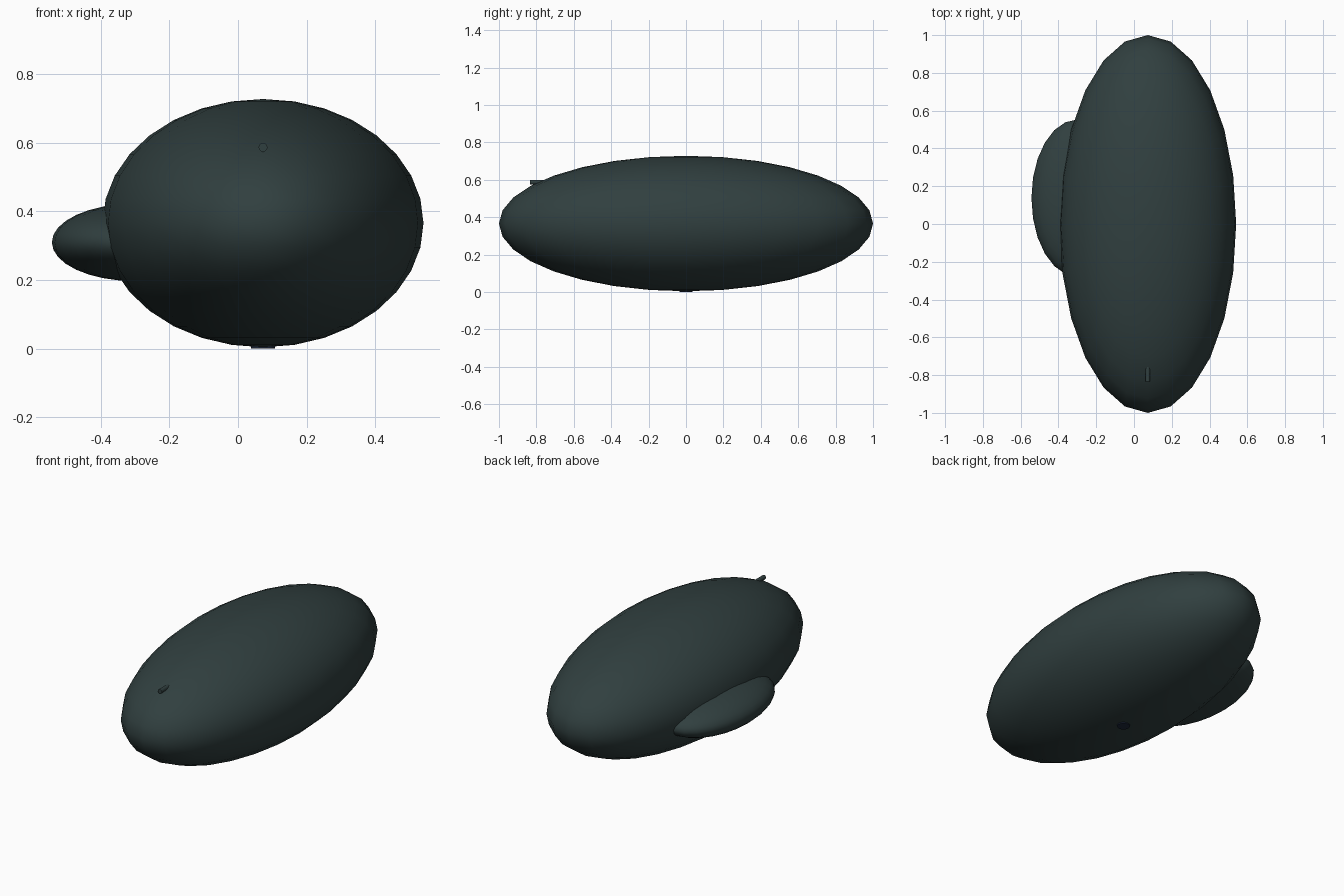
import bpy
import math

if "Cube" in bpy.data.objects:
    bpy.data.objects.remove(bpy.data.objects["Cube"])


def material(name, rgb):
    m = bpy.data.materials.new(name)
    m.diffuse_color = (*rgb, 1.0)
    m.use_nodes = True
    m.node_tree.nodes["Principled BSDF"].inputs["Base Color"].default_value = m.diffuse_color
    return m


slate = material("dark slate", (0.03, 0.05, 0.05))
navy = material("dark navy", (0.012, 0.02, 0.045))


def finish(name, mat, angle):
    ob = bpy.context.object
    ob.name = name
    ob.data.materials.append(mat)
    bpy.ops.object.transform_apply(location=False, rotation=True, scale=True)
    bpy.ops.object.shade_smooth_by_angle(angle=math.radians(angle))
    return ob


def ellipsoid(name, center, radii, mat):
    bpy.ops.mesh.primitive_uv_sphere_add(segments=24, ring_count=16, radius=1, location=center)
    bpy.context.object.scale = radii
    return finish(name, mat, 80)


def rod(name, center, radius, depth, mat, rot=(0, 0, 0)):
    bpy.ops.mesh.primitive_cylinder_add(vertices=12, radius=radius, depth=depth,
                                        location=center, rotation=rot)
    return finish(name, mat, 40)


# Main rounded shell
ellipsoid("body", (0.073, 0, 0.366), (0.468, 1.0, 0.362), slate)

# Thumb rest bulging from the left side
ellipsoid("thumb_rest", (-0.30, 0.137, 0.31), (0.243, 0.416, 0.113), slate)

# Small cable stub on the front of the shell
rod("cable_stub", (0.073, -0.765, 0.587), 0.013, 0.14, slate, (math.pi / 2, 0, 0))

# Small sensor disc under the shell
rod("sensor", (0.073, 0, 0.006), 0.035, 0.012, navy)
